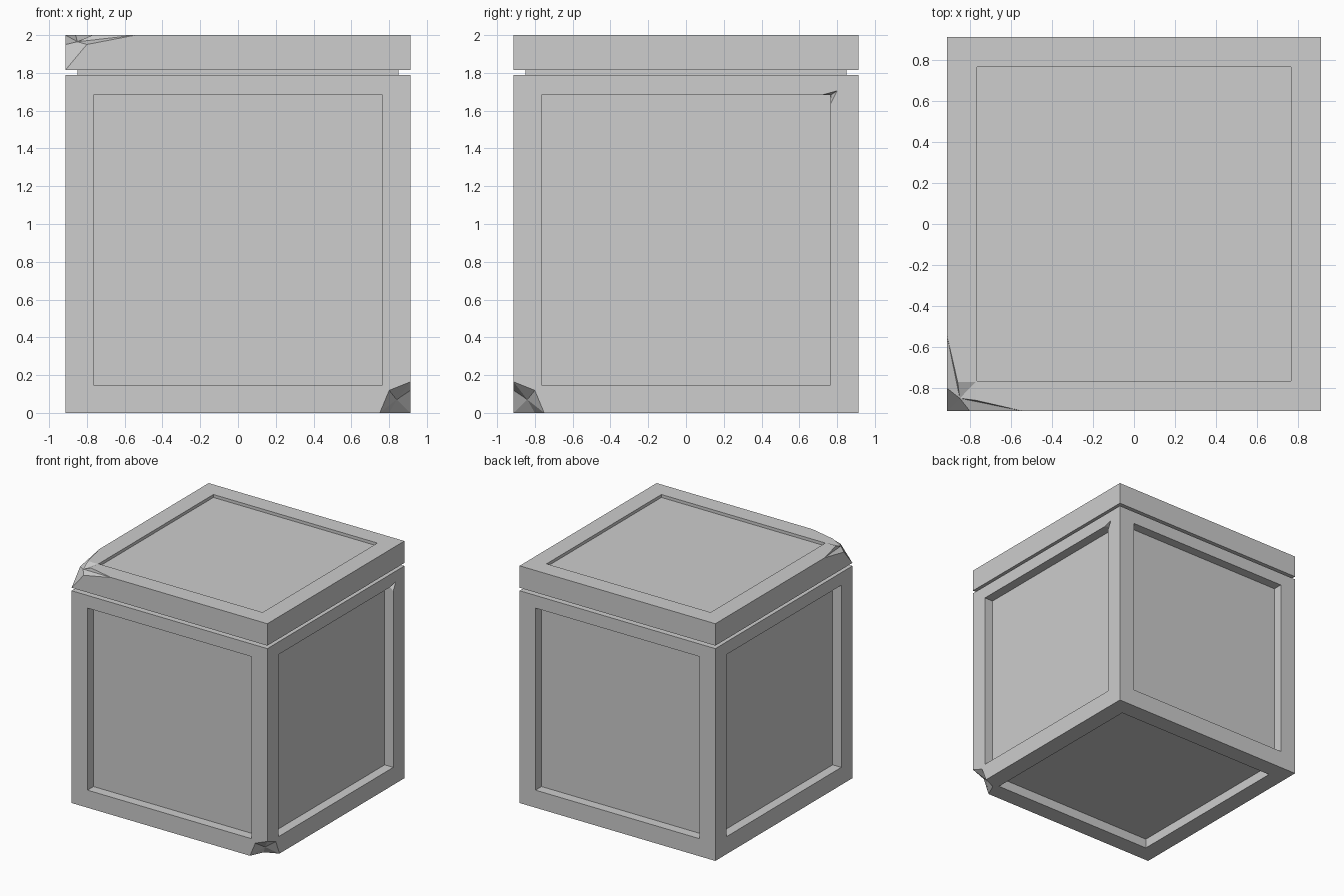
import bpy, bmesh
from mathutils import Vector

if "Cube" in bpy.data.objects:
    bpy.data.objects.remove(bpy.data.objects["Cube"], do_unlink=True)

HALF, INNER, DEPTH = 0.913, 0.765, 0.08
BODY_TOP, LID_BASE, TOP = 1.79, 1.815, 2.0

stone = bpy.data.materials.new("stone_grey")
stone.use_nodes = True
grey = (0.61, 0.61, 0.61, 1)
stone.diffuse_color = grey
stone.node_tree.nodes["Principled BSDF"].inputs["Base Color"].default_value = grey


def finish(bm, name):
    bmesh.ops.recalc_face_normals(bm, faces=bm.faces)
    mesh = bpy.data.meshes.new(name)
    bm.to_mesh(mesh)
    bm.free()
    mesh.materials.append(stone)
    obj = bpy.data.objects.new(name, mesh)
    bpy.context.collection.objects.link(obj)
    return obj


def block(half, low, high):
    bm = bmesh.new()
    bmesh.ops.create_cube(bm, size=1)
    for v in bm.verts:
        v.co = (v.co.x * 2 * half, v.co.y * 2 * half,
                low if v.co.z < 0 else high)
    bm.normal_update()
    return bm


def recess(bm, direction, depth):
    # Sunken panel with straight walls on the face pointing along direction
    direction = Vector(direction)
    face = max(bm.faces, key=lambda f: f.calc_center_median().dot(direction)
               if f.normal.dot(direction) > 0.9 else -9)
    bmesh.ops.inset_region(bm, faces=[face], thickness=HALF - INNER,
                           use_even_offset=True)
    for v in face.verts:
        if 1.6 < v.co.z < 1.7:  # side panels reach closer to the top edge
            v.co.z = 1.683
    floor = bmesh.ops.extrude_face_region(bm, geom=[face])["geom"]
    verts = [g for g in floor if isinstance(g, bmesh.types.BMVert)]
    bmesh.ops.translate(bm, verts=verts, vec=direction * -depth)
    if face.is_valid:
        bmesh.ops.delete(bm, geom=[face], context="FACES_ONLY")
    bm.normal_update()


def chip(target, name, apex, ring, pit):
    # Faceted break: a ring on the surface, fanned to an inner pit and an outer apex
    bm = bmesh.new()
    apex = Vector(apex)
    points = [bm.verts.new(Vector(p).lerp(apex, 0.001)) for p in ring]
    for tip in (bm.verts.new(apex), bm.verts.new(pit)):
        for a, b in zip(points, points[1:] + points[:1]):
            bm.faces.new((a, b, tip))
    cutter = finish(bm, name)
    cutter.hide_render = True
    cutter.hide_viewport = True
    mod = target.modifiers.new(name, "BOOLEAN")
    mod.operation = "DIFFERENCE"
    mod.solver = "EXACT"
    mod.object = cutter


# Body with sunken panels on four sides and the underside
bm = block(HALF, 0, BODY_TOP)
for d in ((1, 0, 0), (-1, 0, 0), (0, 1, 0), (0, -1, 0), (0, 0, -1)):
    recess(bm, d, DEPTH)
body = finish(bm, "body")

# Narrow neck between body and lid
finish(block(0.85, BODY_TOP - 0.05, LID_BASE + 0.05), "neck")

# Lid with a shallow panel
bm = block(HALF, LID_BASE, TOP)
recess(bm, (0, 0, 1), 0.025)
lid = finish(bm, "lid")

# Broken lower corner of the body
h = HALF
chip(body, "body_corner_cutter", (1.1, -1.1, -0.2),
     [(0.75, -h, 0), (0.8, -h, 0.12), (h, -h, 0.165),
      (h, -0.8, 0.12), (h, -0.75, 0), (0.8, -0.8, 0)],
     (0.84, -0.84, 0.07))

# Broken upper corner of the lid
chip(lid, "lid_corner_cutter", (-1.1, -1.1, 2.2),
     [(-0.54, -h, TOP), (-0.8, -h, 1.95), (-h, -h, LID_BASE),
      (-h, -0.8, 1.95), (-h, -0.54, TOP), (-0.86, -0.77, TOP),
      (-0.77, -0.77, TOP), (-0.77, -0.86, TOP)],
     (-0.85, -0.85, 1.965))

# Small nick at a panel corner on the left side
chip(body, "panel_nick_cutter", (1.1, 0.76, 1.68),
     [(h, 0.8, 1.705), (h, 0.72, 1.683), (h, 0.765, 1.635)],
     (0.85, 0.767, 1.682))
